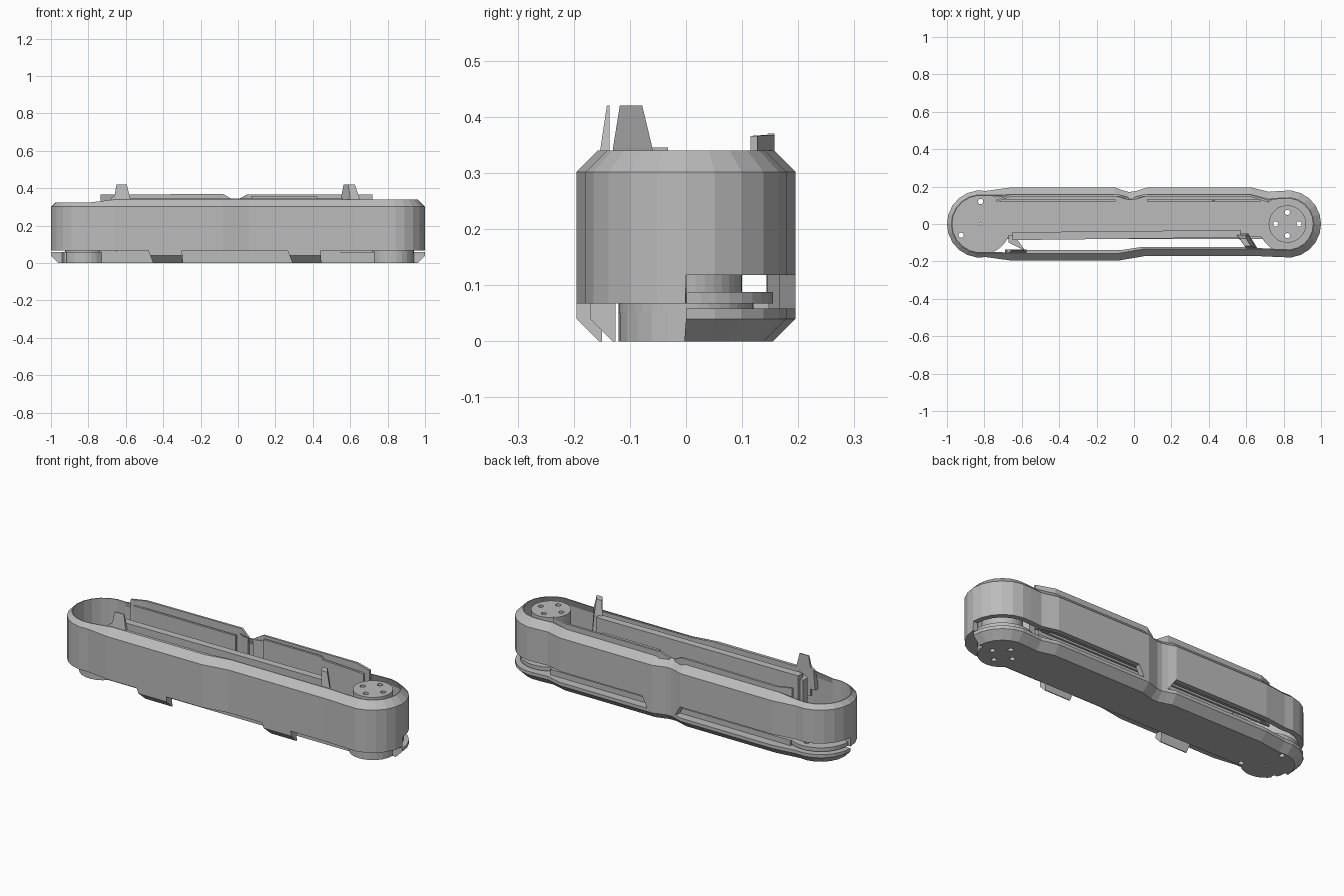
import bpy, bmesh, math
from mathutils import Vector

if "Cube" in bpy.data.objects:
    bpy.data.objects.remove(bpy.data.objects["Cube"])

grey = bpy.data.materials.new("steel grey")
grey.diffuse_color = (0.5, 0.5, 0.5, 1)
grey.use_nodes = True
grey.node_tree.nodes["Principled BSDF"].inputs["Base Color"].default_value = grey.diffuse_color


def finish(name, verts, faces):
    me = bpy.data.meshes.new(name)
    me.from_pydata(verts, [], faces)
    bm = bmesh.new()
    bm.from_mesh(me)
    bmesh.ops.recalc_face_normals(bm, faces=bm.faces)
    bm.to_mesh(me)
    bm.free()
    me.materials.append(grey)
    ob = bpy.data.objects.new(name, me)
    bpy.context.collection.objects.link(ob)
    return ob


def loft(name, rings, closed=False):
    """Skin a stack of equal rings; cap the ends or join last to first."""
    n, m = len(rings[0]), len(rings)
    verts = [p for r in rings for p in r]
    faces = []
    for j in range(m if closed else m - 1):
        k = (j + 1) % m
        for i in range(n):
            i2 = (i + 1) % n
            faces.append((j * n + i, j * n + i2, k * n + i2, k * n + i))
    if not closed:
        faces += [tuple(range(n))[::-1], tuple(range((m - 1) * n, m * n))]
    return finish(name, verts, faces)


def prism_y(name, xz, y0, y1):
    return loft(name, [[(x, y, z) for x, z in xz] for y in (y0, y1)])


def prism_z(name, xy, z0, z1):
    return loft(name, [[(x, y, z) for x, y in xy] for z in (z0, z1)])


def strip(name, path, t, z0):
    """Upright sheet of thickness t following (x, y, top) points."""
    return loft(name, [[(x, y, z0), (x, y + t, z0), (x, y + t, z), (x, y, z)] for x, y, z in path])


def arc(cx, r, a0, a1, n, cy=0):
    return [(cx + r * math.cos(math.radians(a0 + (a1 - a0) * i / n)),
             cy + r * math.sin(math.radians(a0 + (a1 - a0) * i / n))) for i in range(n + 1)]


def inset(pts, dist):
    """Mitred inward offset of a counter-clockwise outline."""
    out = []
    for i, p in enumerate(pts):
        d = dist(p) if callable(dist) else dist
        p = Vector(p)
        a = (p - Vector(pts[i - 1])).normalized()
        b = (Vector(pts[(i + 1) % len(pts)]) - p).normalized()
        na, nb = Vector((-a.y, a.x)), Vector((-b.y, b.x))
        q = p + (na + nb) * (d / max(0.6, 1 + na.dot(nb)))
        out.append((q.x, q.y))
    return out


# Outline, split into back and front halves
right_back = arc(0.82, 0.18, 0, 100, 6)
left_back = arc(-0.82, 0.18, 80, 180, 6)
back = right_back + [(0.72, 0.172), (0.63, 0.195), (0.13, 0.195), (0.10, 0.195), (0.07, 0.195), (0.0, 0.173),
                     (-0.03, 0.172), (-0.06, 0.18), (-0.10, 0.195), (-0.66, 0.195)] + left_back
front = (arc(-0.82, 0.18, 180, 280, 6)[1:] + [(-0.66, -0.195), (-0.08, -0.195), (0.06, -0.171), (0.65, -0.171)]
         + arc(0.82, 0.18, 260, 360, 6)[:-1])
outline = [(1.0, -0.001)] + back + [(-1.0, -0.001)] + front


def bottom(p):
    if p[1] < -0.0005:
        return 0.067
    return 0.058 if -0.07 < p[0] < 0.11 and p[1] > 0.1 else 0.118


def top(p):
    return 0.325 if p[0] < -0.76 else 0.34


# Outer wall with bevelled rim and stepped lower edge
rim = inset(outline, lambda p: top(p) - 0.302)
rim_in = inset(outline, lambda p: top(p) - 0.297)
inner = inset(outline, 0.028)
loft("outer_wall", [
    [(*p, bottom(p)) for p in outline],
    [(*p, 0.302) for p in outline],
    [(*q, top(p)) for p, q in zip(outline, rim)],
    [(*q, top(p)) for p, q in zip(outline, rim_in)],
    [(*q, 0.30) for q in inner],
    [(*q, bottom(p)) for p, q in zip(outline, inner)]], closed=True)

# Bottom plate: chamfered along the back, straight along the front
front_edge = arc(-0.82, 0.12, 180, 318, 9) + arc(0.82, 0.12, 222, 360, 9)
plate_in = inset(outline, 0.04)[1:1 + len(back)]
plate = loft("bottom_plate", [
    [(*p, 0.0) for p in plate_in + front_edge],
    [(*p, 0.04) for p in back + front_edge],
    [(*p, 0.058) for p in back + front_edge]])
# Raised core on the plate
prism_z("plate_core", [(-0.74, -0.075), (0.72, -0.07), (0.72, 0.148), (-0.74, 0.148)], 0.05, 0.088)

# Round end floors and pivot
left_floor = prism_z("left_end_floor", arc(-0.82, 0.164, 0, 350, 35), 0.067, 0.088)
left_boss = prism_z("left_boss", arc(-0.82, 0.105, 0, 350, 35), 0.05, 0.075)
right_floor = prism_z("right_end_floor", arc(0.82, 0.155, 0, 350, 35), 0.067, 0.088)
right_boss = prism_z("right_boss", arc(0.82, 0.12, 0, 350, 35), 0.05, 0.075)
pivot = prism_z("pivot", arc(0.82, 0.1, 0, 350, 35), 0.05, 0.335)

# Screw holes
spots = [(-0.82 + 0.12 * math.cos(math.radians(a)), 0.12 * math.sin(math.radians(a)), 0.014)
         for a in (90, 210, 330)]
spots += [(0.82 + 0.062 * math.cos(a * math.pi / 2), 0.062 * math.sin(a * math.pi / 2), 0.014) for a in range(4)]
spots.append((-0.82, 0, 0.006))
for i, (x, y, r) in enumerate(spots):
    cut = prism_z("hole_cutter_%d" % i, arc(x, r, 0, 330, 11, y), -0.1, 0.5)
    cut.hide_render = True
    cut.hide_viewport = True
    for ob in ([left_floor, left_boss, plate] if x < 0 else [right_floor, right_boss, pivot, plate]):
        mod = ob.modifiers.new("hole", "BOOLEAN")
        mod.object = cut
        mod.operation = "DIFFERENCE"
        mod.solver = "EXACT"

# Hooked tabs under the front wall
for name, x0, x1, y in (("left_tab", -0.48, -0.30, -0.195), ("right_tab", 0.265, 0.44, -0.171)):
    section = [(y, 0.07), (y, 0.04), (y + 0.04, 0.0), (y + 0.045, 0.0), (y + 0.045, 0.07)]
    loft(name, [[(x + (0.067 - z) * s, yy, z) for yy, z in section] for x, s in ((x0, 0.4), (x1, 0.1))])

# Back liner: two raised sheets bent inward at the ends, with a notch between
strip("back_liner_left", [(-0.735, 0.118, 0.366), (-0.66, 0.146, 0.366), (-0.08, 0.146, 0.37),
                          (-0.03, 0.13, 0.34)], 0.012, 0.125)
strip("back_liner_right", [(0.0, 0.13, 0.34), (0.05, 0.146, 0.368), (0.62, 0.146, 0.368),
                           (0.72, 0.115, 0.366)], 0.012, 0.125)
strip("back_inner_strip_left", [(-0.72, 0.12, 0.335), (-0.1, 0.12, 0.335)], 0.012, 0.125)
strip("back_inner_strip_right", [(0.07, 0.12, 0.36), (0.42, 0.12, 0.36), (0.43, 0.12, 0.345),
                                 (0.68, 0.118, 0.335)], 0.012, 0.125)

# Long tool body nested inside the front, with a slim front liner
prism_z("tool_body", [(-0.65, -0.086), (0.57, -0.072), (0.57, -0.032), (-0.65, -0.044)], 0.055, 0.345)
strip("front_liner", [(-0.66, -0.152, 0.34), (-0.07, -0.152, 0.34), (0.04, -0.135, 0.338),
                      (0.65, -0.135, 0.335)], 0.012, 0.2)

# Upright horns at both ends of the front
loft("left_horn", [
    [(x, y + (0.42 - z) * s, z) for x, z in
     [(-0.69, 0.24), (-0.68, 0.345), (-0.66, 0.36), (-0.65, 0.42), (-0.595, 0.42), (-0.575, 0.34), (-0.575, 0.24)]]
    for y, s in ((-0.141, -0.15), (-0.136, 0.0))])
loft("right_horn", [
    [(0.55, -0.05, 0.2), (0.61, -0.05, 0.2), (0.66, -0.13, 0.2), (0.61, -0.13, 0.2)],
    [(0.55, -0.06, 0.345), (0.60, -0.06, 0.345), (0.65, -0.13, 0.345), (0.60, -0.13, 0.345)],
    [(0.565, -0.078, 0.42), (0.60, -0.078, 0.42), (0.625, -0.118, 0.42), (0.59, -0.118, 0.42)]])
# Left wedge joining the horn to the tool body
prism_z("left_wedge", [(-0.67, -0.06), (-0.67, -0.10), (-0.58, -0.145), (-0.64, -0.06)], 0.09, 0.32)
